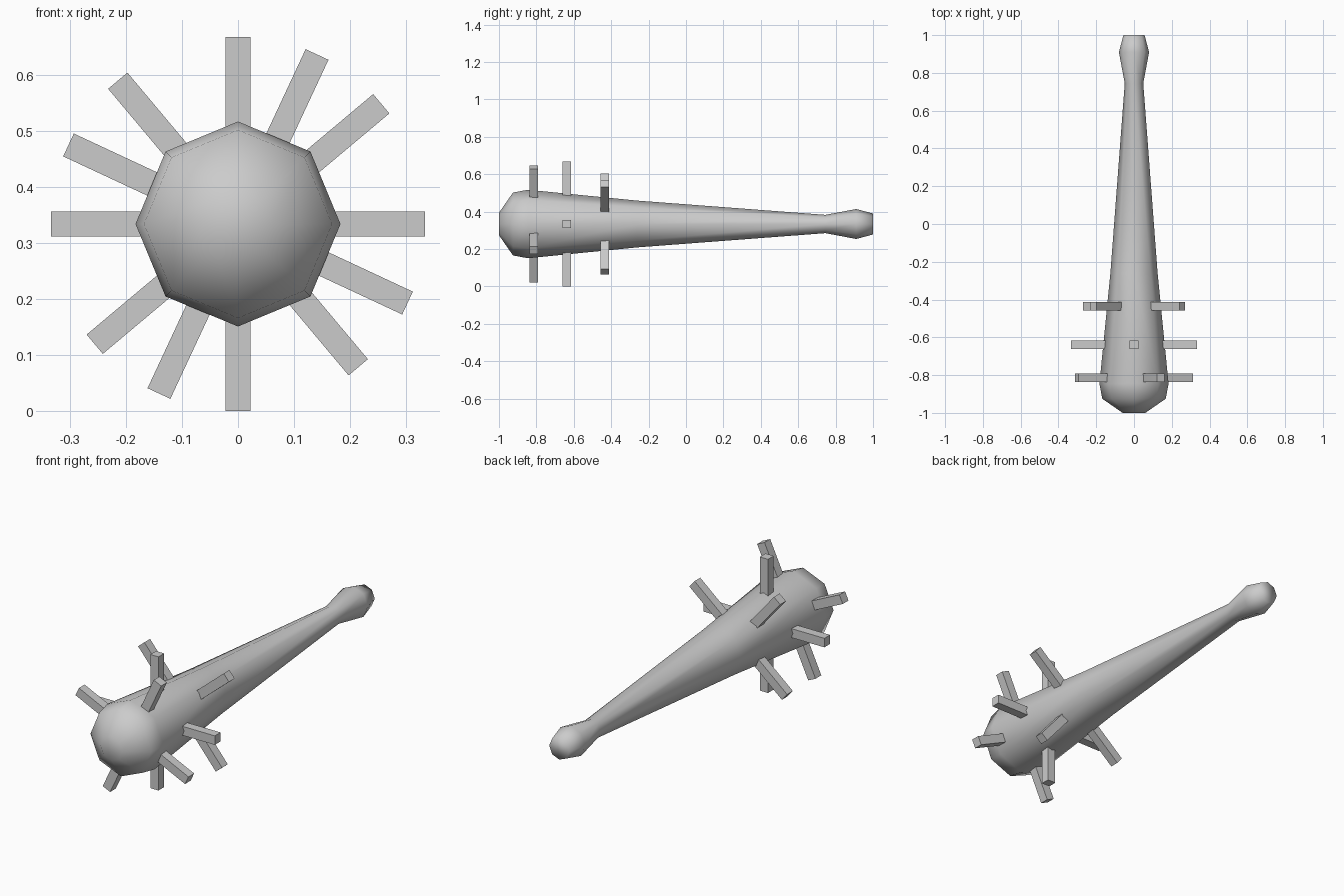
import bpy, bmesh
from math import sin, cos, pi, radians
from mathutils import Matrix, Vector

if "Cube" in bpy.data.objects:
    bpy.data.objects.remove(bpy.data.objects["Cube"])

AXIS_Z = 0.334

def finish(bm, name, smooth=False):
    bmesh.ops.recalc_face_normals(bm, faces=bm.faces[:])
    for f in bm.faces:
        f.smooth = smooth
    me = bpy.data.meshes.new(name)
    bm.to_mesh(me)
    bm.free()
    ob = bpy.data.objects.new(name, me)
    bpy.context.collection.objects.link(ob)
    return ob

# Club body: eight-sided profile (y, radius) swept around the long axis
profile = [(-1, 0.06), (-0.925, 0.168), (-0.845, 0.183), (-0.26, 0.125),
           (0.745, 0.049), (0.91, 0.08), (1, 0.056)]
SIDES = 8
bm = bmesh.new()
rings = [[bm.verts.new((r * cos(2 * pi * i / SIDES), y, AXIS_Z + r * sin(2 * pi * i / SIDES)))
          for i in range(SIDES)] for y, r in profile]
for a, b in zip(rings, rings[1:]):
    for i in range(SIDES):
        j = (i + 1) % SIDES
        bm.faces.new((a[i], a[j], b[j], b[i]))
bm.faces.new(rings[0])
bm.faces.new(rings[-1])
finish(bm, "club_body", smooth=True)

# Square studs: three rings of four, each ring twisted
INNER, OUTER, WIDTH = 0.08, 0.334, 0.045
for label, y, twist in (("front", -0.815, 65), ("middle", -0.638, 0), ("rear", -0.435, 40)):
    bm = bmesh.new()
    for k in range(4):
        m = (Matrix.Translation((0, y, AXIS_Z))
             @ Matrix.Rotation(-radians(twist + 90 * k), 4, 'Y')
             @ Matrix.Translation(((INNER + OUTER) / 2, 0, 0))
             @ Matrix.Diagonal(Vector((OUTER - INNER, WIDTH, WIDTH, 1))))
        bmesh.ops.create_cube(bm, size=1, matrix=m)
    finish(bm, label + "_studs")
